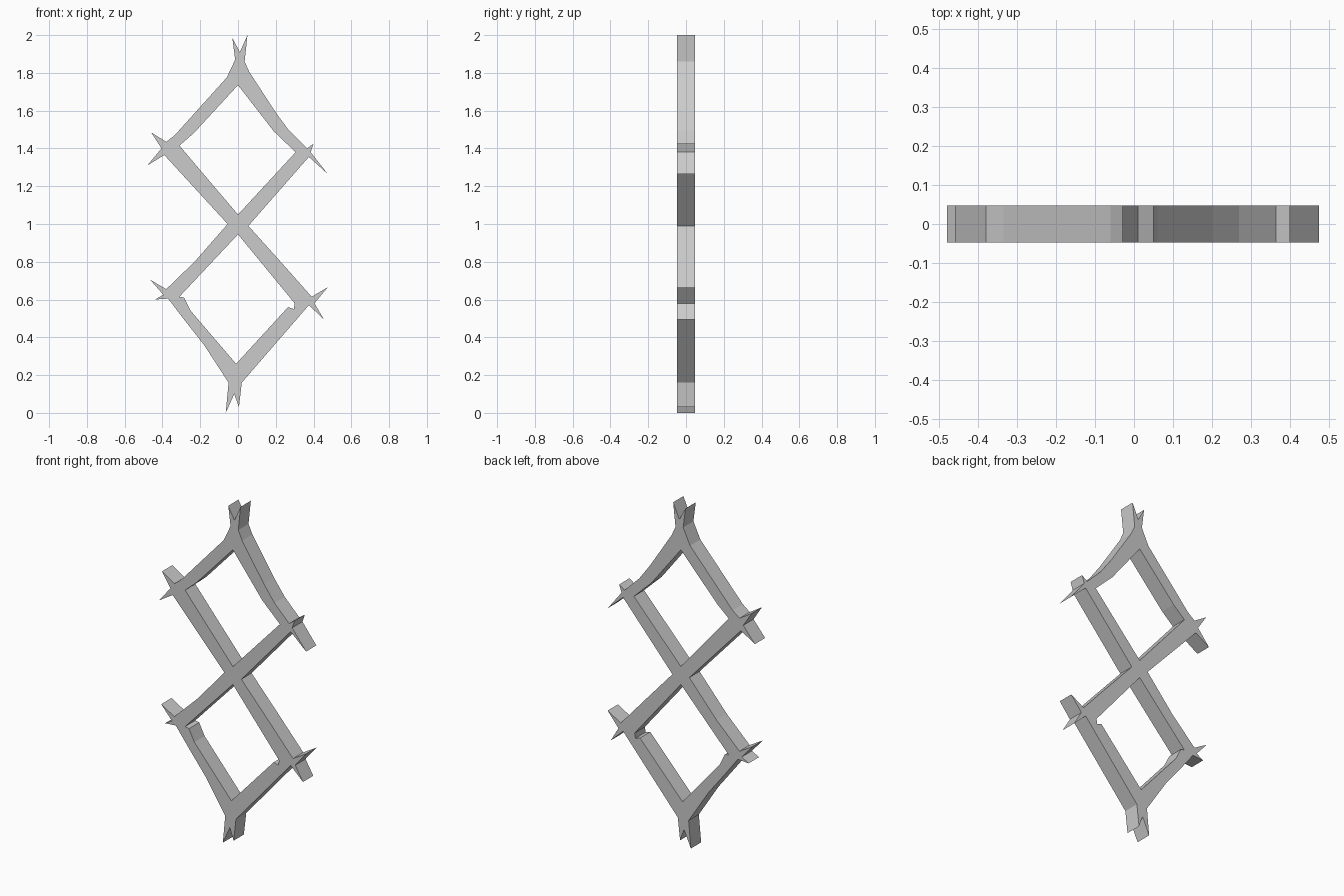
import bpy
import bmesh
import math
from mathutils import Matrix

HALF_DEPTH = 0.0475

default_cube = bpy.data.objects.get("Cube")
if default_cube:
    bpy.data.objects.remove(default_cube, do_unlink=True)


def make_material(name, colour):
    material = bpy.data.materials.new(name)
    material.use_nodes = True
    material.diffuse_color = colour
    shader = next(n for n in material.node_tree.nodes if n.type == "BSDF_PRINCIPLED")
    shader.inputs["Base Color"].default_value = colour
    return material


def add_loop(curve, points):
    """Add one closed straight-sided outline to a flat curve."""
    spline = curve.splines.new("POLY")
    spline.points.add(len(points) - 1)
    for target, (x, z) in zip(spline.points, points):
        target.co = (x, z, 0, 1)
    spline.use_cyclic_u = True


def make_plate(name, outline, holes, material):
    """Fill an outline with holes, give it depth and stand it upright."""
    curve = bpy.data.curves.new(name + "_profile", "CURVE")
    curve.dimensions = "2D"
    curve.fill_mode = "BOTH"
    curve.extrude = HALF_DEPTH
    for loop in [outline] + holes:
        add_loop(curve, loop)
    profile = bpy.data.objects.new(name + "_profile", curve)
    bpy.context.scene.collection.objects.link(profile)
    bpy.context.view_layer.update()
    evaluated = profile.evaluated_get(bpy.context.evaluated_depsgraph_get())
    mesh = bpy.data.meshes.new_from_object(evaluated)
    bpy.data.objects.remove(profile, do_unlink=True)
    mesh.name = name

    # Weld the caps to the walls
    bm = bmesh.new()
    bm.from_mesh(mesh)
    bmesh.ops.remove_doubles(bm, verts=bm.verts, dist=0.0005)
    bm.transform(Matrix.Rotation(math.radians(90), 4, "X"))
    bmesh.ops.recalc_face_normals(bm, faces=bm.faces)
    for face in bm.faces:
        face.smooth = False
        face.material_index = 0
    bm.to_mesh(mesh)
    bm.free()

    mesh.materials.clear()
    mesh.materials.append(material)
    plate = bpy.data.objects.new(name, mesh)
    bpy.context.scene.collection.objects.link(plate)
    return plate


# Outer edge, as (x, z) runs between the forked corners
top_fork = [(-.015, 1.87), (-.03, 1.985), (.01, 1.91), (.05, 2), (.035, 1.86)]
upper_right_edge = [(.06, 1.805), (.2, 1.59), (.27, 1.495), (.365, 1.4)]
upper_right_fork = [(.4, 1.425), (.385, 1.38), (.475, 1.265), (.375, 1.355)]
right_waist = [(.055, .99), (.235, .79)]
lower_right_fork = [(.39, .615), (.475, .665), (.405, .58), (.455, .495), (.375, .57)]
bottom_fork = [(.02, .16), (.005, .03), (-.02, .1), (-.065, 0), (-.05, .16)]
lower_left_edge = [(-.18, .36), (-.29, .5), (-.37, .605)]
lower_left_fork = [(-.44, .6), (-.395, .625), (-.465, .705), (-.38, .655)]
left_waist = [(-.23, .8), (-.055, 1)]
upper_left_fork = [(-.39, 1.365), (-.48, 1.31), (-.405, 1.4), (-.46, 1.485), (-.38, 1.435)]
upper_left_edge = [(-.335, 1.47), (-.06, 1.775)]

outline = (top_fork + upper_right_edge + upper_right_fork + right_waist
           + lower_right_fork + bottom_fork + lower_left_edge
           + lower_left_fork + left_waist + upper_left_fork + upper_left_edge)

# Diamond openings
upper_opening = [(0, 1.735), (.19, 1.49), (.305, 1.38), (0, 1.05),
                 (-.2, 1.285), (-.31, 1.415), (-.235, 1.48)]
lower_opening = [(0, .945), (.3, .58), (.295, .55), (.265, .56), (-.01, .26),
                 (-.25, .54), (-.285, .61), (-.31, .615)]

grey = make_material("plain grey", (0.6, 0.6, 0.6, 1))
make_plate("double_diamond_frame", outline, [upper_opening, lower_opening], grey)
